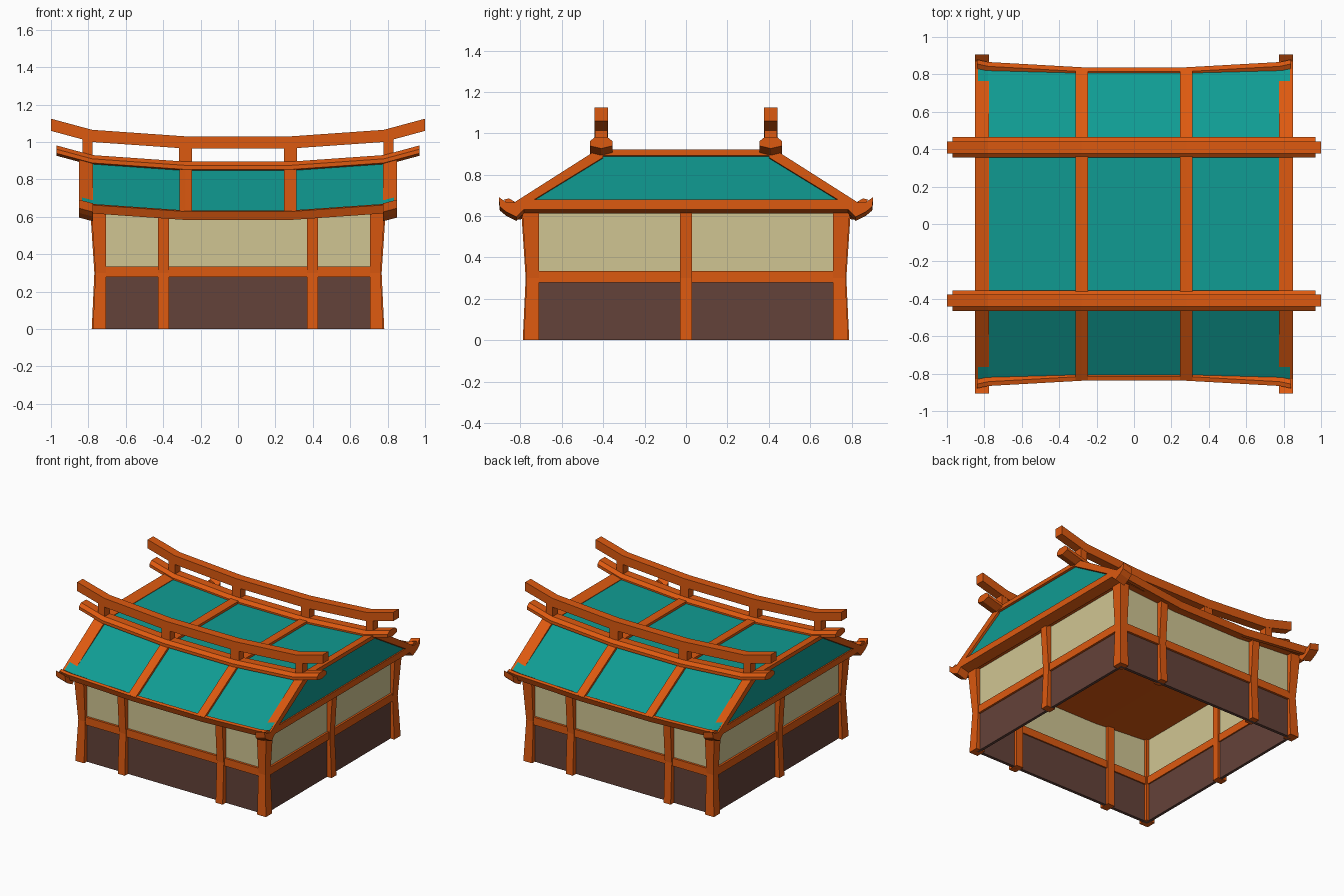
import bpy, bmesh

if "Cube" in bpy.data.objects:
    bpy.data.objects.remove(bpy.data.objects["Cube"], do_unlink=True)


def material(name, rgb):
    m = bpy.data.materials.new(name)
    m.use_nodes = True
    m.diffuse_color = (*rgb, 1)
    m.node_tree.nodes["Principled BSDF"].inputs["Base Color"].default_value = (*rgb, 1)
    return m


ORANGE = material("orange timber", (0.72, 0.1, 0.005))
TEAL = material("teal roofing", (0.005, 0.33, 0.29))
CREAM = material("cream plaster", (0.63, 0.56, 0.29))
BROWN = material("dark brown boards", (0.127, 0.054, 0.041))


def loft(name, rings, *mats):
    """Skin a list of matching rings and close both ends."""
    bm = bmesh.new()
    rows = [[bm.verts.new(p) for p in ring] for ring in rings]
    n = len(rows[0])
    for a, b in zip(rows, rows[1:]):
        for i in range(n):
            j = (i + 1) % n
            bm.faces.new((a[i], a[j], b[j], b[i]))
    bm.faces.new(rows[0])
    bm.faces.new(rows[-1])
    bmesh.ops.recalc_face_normals(bm, faces=bm.faces)
    bm.normal_update()
    # A second colour goes on downward faces
    if len(mats) > 1:
        for f in bm.faces:
            f.material_index = int(f.normal.z < -0.5)
    mesh = bpy.data.meshes.new(name)
    bm.to_mesh(mesh)
    bm.free()
    for m in mats:
        mesh.materials.append(m)
    obj = bpy.data.objects.new(name, mesh)
    bpy.context.collection.objects.link(obj)
    return obj


def box(name, x, y, z, mat):
    return loft(name, [[(x[0], y[0], h), (x[1], y[0], h), (x[1], y[1], h), (x[0], y[1], h)]
                       for h in z], mat)


def lift(x):
    """Upward sweep of the roof towards its ends."""
    x = abs(x)
    return max(0, min(x, 0.78) - 0.28) * 0.07 + max(0, x - 0.78) * 0.27


def sweep(name, profile, x0, x1, *mats, spread=0):
    """Run a (y, z) profile along x following the roof sweep."""
    bends = [x for x in (-0.78, -0.28, 0.28, 0.78) if x0 < x < x1]
    rings = []
    for x in [x0, *bends, x1]:
        rings.append([(x, y + spread * lift(x), z + lift(x)) for y, z in profile])
    return loft(name, rings, *mats)


def both_ways(profile):
    """Mirror a half profile across y to make a closed one."""
    return profile + [(-y, z) for y, z in reversed(profile)]


def rect(y0, y1, z0, z1):
    return [(y0, z0), (y1, z0), (y1, z1), (y0, z1)]


# Walls: boards below, plaster above, hollow inside
for part, z, mat in (("boards", (0, 0.3), BROWN), ("plaster", (0.3, 0.635), CREAM)):
    for s, label in ((-1, "front"), (1, "back")):
        box(f"{label}_{part}", (-0.74, 0.74), (s * 0.73, s * 0.752), z, mat)
    for s, label in ((-1, "right"), (1, "left")):
        box(f"{label}_{part}", (s * 0.725, s * 0.745), (-0.745, 0.745), z, mat)

# Timber frame: posts bow inwards at rail height
BOW = ((0, 0.776), (0.3, 0.762), (0.635, 0.784))


def post(name, u0, u1, s, along_x):
    rings = []
    for z, d in BOW:
        outer = s * (d + 0.006 + (0.007 if along_x else 0))
        ring = [(u0, s * 0.71), (u1, s * 0.71), (u1, outer), (u0, outer)]
        rings.append([(u, v, z) if along_x else (v, u, z) for u, v in ring])
    loft(name, rings, ORANGE)


for sx in (-1, 1):
    side = "left" if sx > 0 else "right"
    for sy in (-1, 1):
        end = "back" if sy > 0 else "front"
        rings = []
        for z, d in BOW:
            a, b = sx * 0.705, sx * d
            c, e = sy * 0.71, sy * (d + 0.008)
            rings.append([(a, c, z), (b, c, z), (b, e, z), (a, e, z)])
        loft(f"{end}_{side}_corner_post", rings, ORANGE)
        post(f"{end}_{side}_middle_post", sx * 0.37, sx * 0.427, sy, True)
    post(f"{side}_middle_post", -0.028, 0.028, sx, False)
    box(f"{side}_rail", (sx * 0.715, sx * 0.76), (-0.73, 0.73), (0.278, 0.335), ORANGE)
for sy, end in ((-1, "front"), (1, "back")):
    box(f"{end}_rail", (-0.73, 0.73), (sy * 0.72, sy * 0.768), (0.278, 0.335), ORANGE)

# Roof body with teal surfaces and a timber underside
sweep("roof_body", both_ways([(0.80, 0.59), (0.825, 0.618), (0.41, 0.863)]),
      -0.835, 0.835, TEAL, ORANGE)

# Rafters crossing the whole roof
for s, label in ((-1, "right"), (1, "left")):
    a, b = sorted((s * 0.247, s * 0.312))
    sweep(f"{label}_rafter", both_ways([(0.80, 0.60), (0.835, 0.63), (0.415, 0.88)]),
          a, b, ORANGE)

# Gable frames: rakes with upturned tips, top beam and bottom beam
RAKE = [(0.40, 0.83), (0.74, 0.622), (0.82, 0.542), (0.87, 0.567), (0.90, 0.592),
        (0.905, 0.638), (0.87, 0.613), (0.83, 0.612), (0.42, 0.873), (0.40, 0.873)]
for s, label in ((-1, "right"), (1, "left")):
    a, b = sorted((s * 0.775, s * 0.85))
    for t, end in ((-1, "front"), (1, "back")):
        sweep(f"{end}_{label}_rake", [(t * y, z) for y, z in RAKE], a, b, ORANGE)
    sweep(f"{label}_gable_top_beam", rect(-0.41, 0.41, 0.838, 0.867), a, b, ORANGE)
    sweep(f"{label}_gable_bottom_beam", rect(-0.81, 0.81, 0.578, 0.625), a, b, ORANGE)

# Eaves and the double ridge beams with their short posts
for t, end in ((-1, "front"), (1, "back")):
    eave = [(0.79, 0.585), (0.82, 0.583), (0.838, 0.628), (0.815, 0.634), (0.79, 0.62)]
    sweep(f"{end}_eave_beam", [(t * y, z) for y, z in eave], -0.84, 0.84, ORANGE,
          spread=t * 0.8)
    c = t * 0.41
    cap = [(-0.055, 0.868), (0, 0.855), (0.055, 0.868), (0.055, 0.89),
           (0.03, 0.91), (-0.03, 0.91), (-0.055, 0.89)]
    sweep(f"{end}_ridge_cap", [(c + y, z - 0.015) for y, z in cap], -0.97, 0.97, ORANGE)
    sweep(f"{end}_ridge_beam", rect(c - 0.032, c + 0.032, 0.965, 1.03), -1, 1, ORANGE)
    for x, w in ((-0.805, 0.027), (-0.281, 0.034), (0.281, 0.034), (0.805, 0.027)):
        sweep(f"{end}_ridge_post", rect(c - 0.03, c + 0.03, 0.86, 0.985),
              x - w, x + w, ORANGE)
